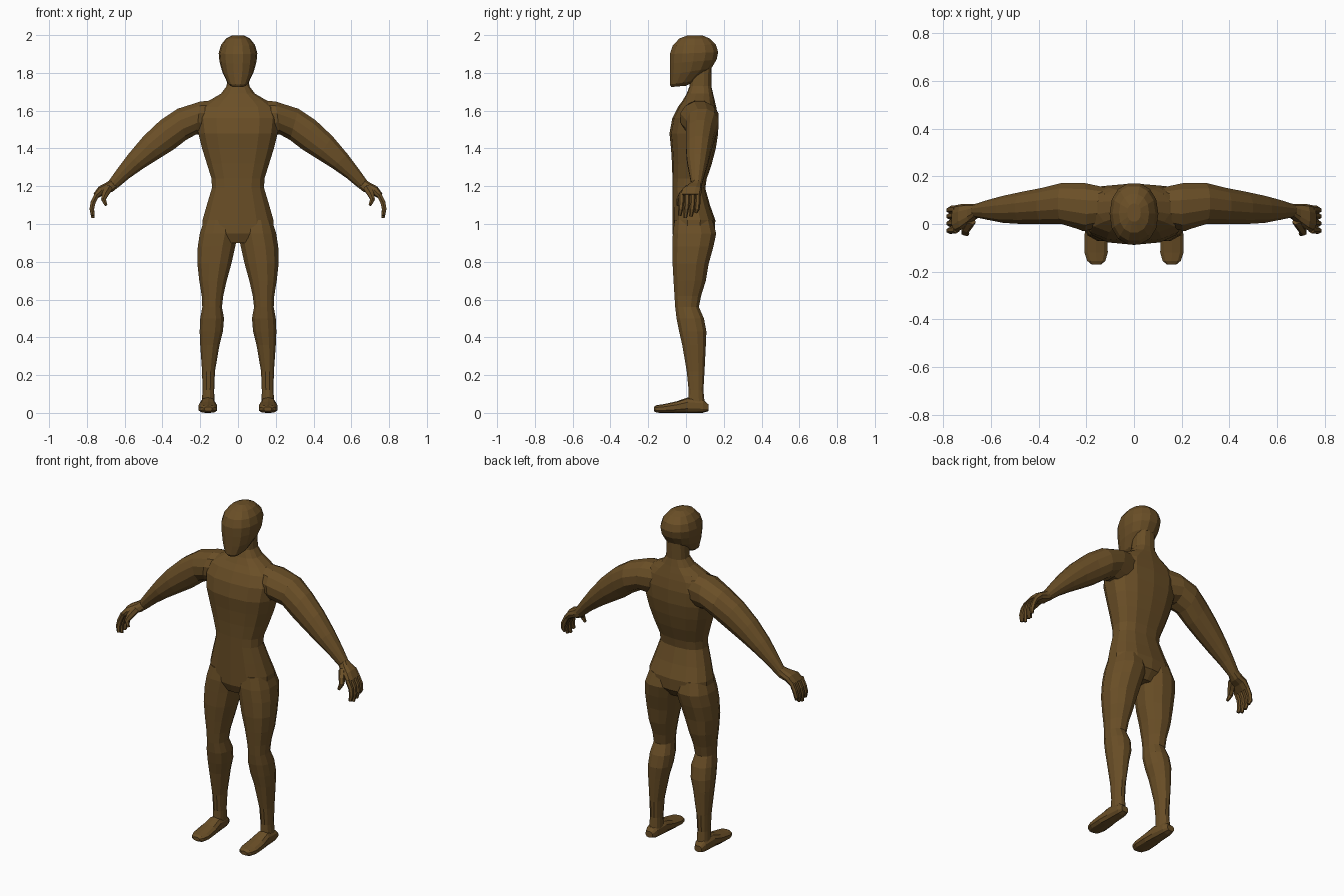
import bpy, bmesh, math
from mathutils import Vector as V

skin = bpy.data.materials.new("brown skin")
skin.diffuse_color = (0.145, 0.078, 0.020, 1)


def ring(c, u, v, sides, n):
    """Rounded cross-section around c with half axes u and v."""
    pts = []
    for i in range(sides):
        a = 2 * math.pi * (i + 0.5) / sides
        co, si = math.cos(a), math.sin(a)
        pts.append(c + u * math.copysign(abs(co) ** (2 / n), co)
                   + v * math.copysign(abs(si) ** (2 / n), si))
    # half-step rotation pulls the outline in, so scale it back out
    k = 1 / math.cos(math.pi / sides) ** (2 / n)
    return [c + (p - c) * k for p in pts]


def loft(name, sections, sides=12, n=2.0, mirror=True):
    """Skin a list of (centre, u, v) sections and cap both ends."""
    bm = bmesh.new()
    rows = [[bm.verts.new(p) for p in ring(*s, sides, n)] for s in sections]
    for a, b in zip(rows, rows[1:]):
        for i in range(sides):
            j = (i + 1) % sides
            bm.faces.new((a[i], a[j], b[j], b[i]))
    bm.faces.new(rows[0])
    bm.faces.new(rows[-1])
    bmesh.ops.recalc_face_normals(bm, faces=bm.faces)
    me = bpy.data.meshes.new(name)
    bm.to_mesh(me)
    bm.free()
    me.materials.append(skin)
    ob = bpy.data.objects.new(name, me)
    bpy.context.collection.objects.link(ob)
    if mirror:
        ob.modifiers.new("other side", 'MIRROR')
    return ob


def across(xa, za, xb, zb, y0, y1):
    """Section between two points of the front plane, spanning y0 to y1."""
    return (V(((xa + xb) / 2, (y0 + y1) / 2, (za + zb) / 2)),
            V(((xb - xa) / 2, 0, (zb - za) / 2)), V((0, (y1 - y0) / 2, 0)))


def head_section(ya, za, yb, zb, w):
    """Tilted section from face point to back-of-head point, half width w."""
    return (V((0, (ya + yb) / 2, (za + zb) / 2)),
            V((0, (yb - ya) / 2, (zb - za) / 2)), V((w, 0, 0)))


def tube(name, path, radii):
    """Thin digit along a path."""
    pts = [V(p) for p in path]
    secs = []
    for i, p in enumerate(pts):
        d = (pts[min(i + 1, len(pts) - 1)] - pts[max(i - 1, 0)]).normalized()
        u = d.cross(V((0, 1, 0))).normalized()
        secs.append((p, u * radii[i], d.cross(u) * radii[i]))
    loft(name, secs, sides=6)


# Torso and neck: height, half width, front y, back y
torso = [(0.90, 0.09, -0.05, 0.11), (0.95, 0.19, -0.07, 0.15), (1.02, 0.188, -0.07, 0.153),
         (1.10, 0.165, -0.07, 0.125), (1.19, 0.138, -0.07, 0.10), (1.24, 0.14, -0.07, 0.108),
         (1.32, 0.165, -0.072, 0.135), (1.40, 0.19, -0.077, 0.155), (1.48, 0.21, -0.085, 0.168),
         (1.56, 0.22, -0.07, 0.168), (1.62, 0.20, -0.04, 0.158), (1.655, 0.15, -0.015, 0.15),
         (1.69, 0.09, 0.005, 0.142), (1.73, 0.06, 0.02, 0.133), (1.83, 0.055, 0.025, 0.135)]
loft("torso", [across(-w, z, w, z, a, b) for z, w, a, b in torso], 14, 2.5, mirror=False)

# Head: face point, back point, half width
head = [(-0.078, 1.725, 0.00, 1.732, 0.034), (-0.086, 1.738, 0.055, 1.758, 0.055),
        (-0.086, 1.79, 0.135, 1.825, 0.082), (-0.086, 1.85, 0.162, 1.87, 0.096),
        (-0.085, 1.90, 0.17, 1.91, 0.10), (-0.07, 1.945, 0.158, 1.95, 0.088),
        (-0.035, 1.982, 0.125, 1.982, 0.062), (0.01, 1.999, 0.085, 1.999, 0.028)]
loft("head", [head_section(*h) for h in head], 14, 2.2, mirror=False)

# Legs: height, inner x, outer x, front y, back y
leg = [(1.02, 0.01, 0.18, -0.06, 0.14), (0.95, 0.0, 0.202, -0.07, 0.16),
       (0.88, 0.015, 0.213, -0.071, 0.145), (0.79, 0.035, 0.215, -0.071, 0.12),
       (0.70, 0.06, 0.205, -0.066, 0.105), (0.62, 0.078, 0.192, -0.061, 0.08),
       (0.56, 0.085, 0.189, -0.057, 0.068), (0.50, 0.074, 0.20, -0.05, 0.095),
       (0.43, 0.08, 0.203, -0.036, 0.108), (0.36, 0.098, 0.20, -0.02, 0.105),
       (0.22, 0.122, 0.19, 0.004, 0.098), (0.12, 0.126, 0.188, 0.014, 0.092),
       (0.04, 0.125, 0.192, 0.01, 0.10)]
loft("leg", [across(a, z, b, z, c, d) for z, a, b, c, d in leg], 12, 2.3)

# Feet: y, inner x, outer x, bottom z, top z
foot = [(0.118, 0.14, 0.185, 0.01, 0.045), (0.09, 0.127, 0.195, 0.002, 0.07),
        (0.01, 0.12, 0.20, 0, 0.08), (-0.05, 0.112, 0.208, 0, 0.06),
        (-0.12, 0.11, 0.208, 0, 0.045), (-0.155, 0.12, 0.196, 0.002, 0.04),
        (-0.17, 0.138, 0.178, 0.01, 0.032)]
loft("foot", [(V(((a + b) / 2, y, (c + d) / 2)), V(((b - a) / 2, 0, 0)), V((0, 0, (d - c) / 2)))
              for y, a, b, c, d in foot], 10, 2.6)

# Arms: upper edge point, lower edge point, front y, back y
arm = [(0.08, 1.66, 0.15, 1.46, 0.0, 0.15), (0.20, 1.648, 0.22, 1.475, -0.03, 0.172),
       (0.32, 1.61, 0.275, 1.445, 0.0, 0.172), (0.41, 1.55, 0.34, 1.395, 0.0, 0.152),
       (0.50, 1.465, 0.42, 1.345, 0.0, 0.135), (0.58, 1.37, 0.50, 1.295, 0.005, 0.118),
       (0.64, 1.29, 0.575, 1.243, 0.018, 0.10), (0.69, 1.22, 0.645, 1.185, 0.03, 0.082)]
loft("arm", [across(*a) for a in arm], 12, 2.1)

# Palms
palm = [(0.675, 1.235, 0.635, 1.195, 0.032, 0.082), (0.70, 1.218, 0.665, 1.17, 0.01, 0.082),
        (0.738, 1.198, 0.705, 1.16, -0.02, 0.082), (0.765, 1.16, 0.738, 1.138, -0.035, 0.076)]
loft("palm", [across(*p) for p in palm], 10, 2.6)

# Fingers and thumb
for i, (y, tip) in enumerate([(-0.024, 1.045), (0.006, 1.032), (0.036, 1.04), (0.062, 1.06)]):
    tube(f"finger_{i + 1}", [(0.745, y, 1.16), (0.767, y, 1.115), (0.774, y - 0.004, 1.08),
                             (0.768, y - 0.01, tip)], [0.013, 0.013, 0.012, 0.008])
tube("thumb", [(0.685, 0.015, 1.19), (0.705, -0.02, 1.155), (0.712, -0.036, 1.13),
               (0.698, -0.042, 1.098)], [0.02, 0.017, 0.012, 0.007])
